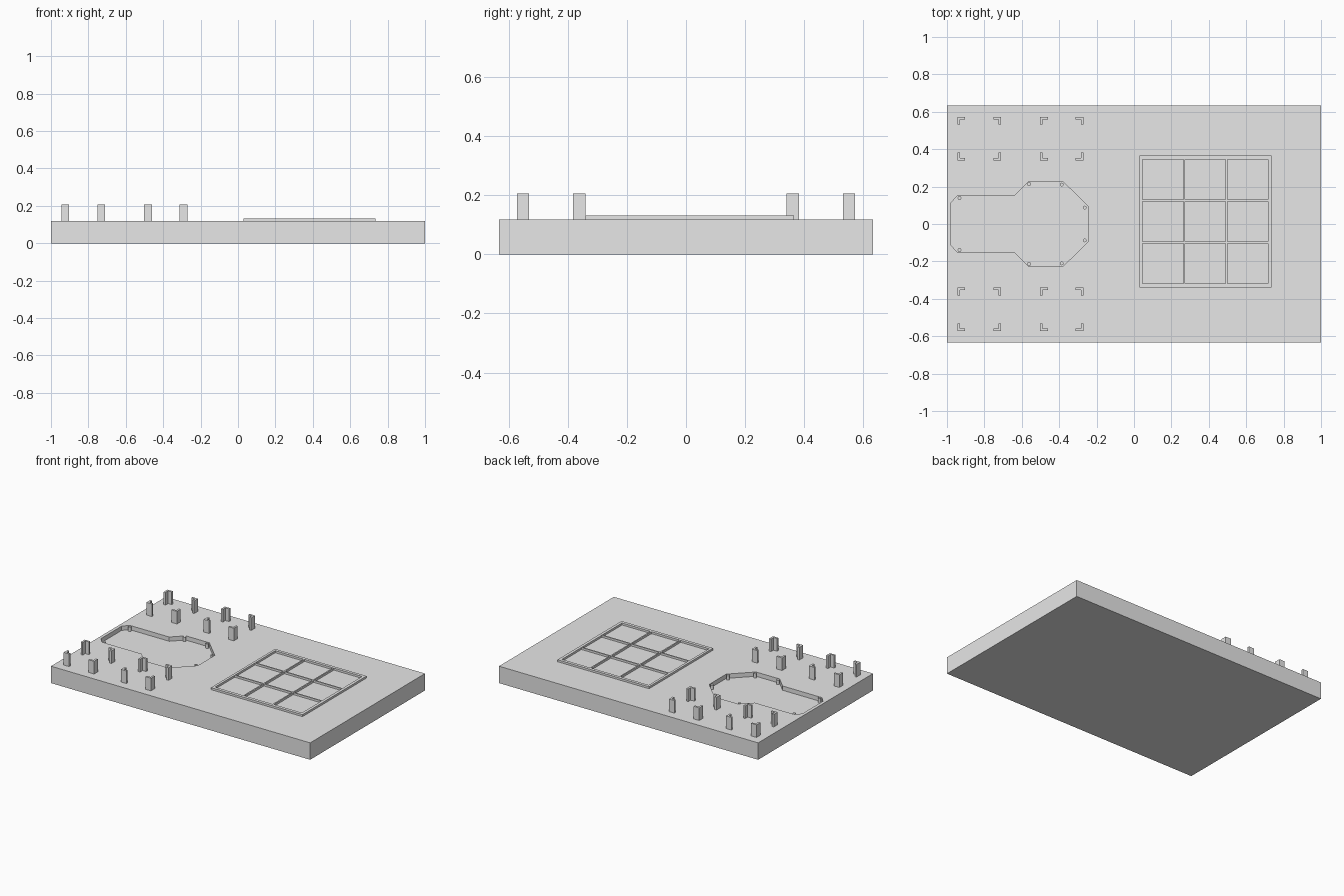
import bpy
import bmesh

cube = bpy.data.objects.get("Cube")
if cube:
    bpy.data.objects.remove(cube, do_unlink=True)

TOP = 0.118      # upper surface of the base
FLOOR = 0.088    # floor of the recess

grey = bpy.data.materials.new("plain_grey")
grey.use_nodes = True
colour = (0.8, 0.8, 0.8, 1)
grey.diffuse_color = colour
grey.node_tree.nodes["Principled BSDF"].inputs["Base Color"].default_value = colour


def prism(name, outline, z0, z1):
    """Extrude a counter-clockwise outline from z0 to z1."""
    bm = bmesh.new()
    face = bm.faces.new([bm.verts.new((x, y, z0)) for x, y in outline])
    extruded = bmesh.ops.extrude_face_region(bm, geom=[face], use_keep_orig=True)
    for v in extruded["geom"]:
        if isinstance(v, bmesh.types.BMVert):
            v.co.z = z1
    bmesh.ops.recalc_face_normals(bm, faces=bm.faces)
    mesh = bpy.data.meshes.new(name)
    bm.to_mesh(mesh)
    bm.free()
    mesh.materials.append(grey)
    obj = bpy.data.objects.new(name, mesh)
    bpy.context.collection.objects.link(obj)
    return obj


def rect(x0, x1, y0, y1):
    return [(x0, y0), (x1, y0), (x1, y1), (x0, y1)]


def cut(target, cutter):
    """Subtract the cutter from the target and discard the cutter."""
    cutter.hide_render = True
    mod = target.modifiers.new("cut", 'BOOLEAN')
    mod.operation = 'DIFFERENCE'
    mod.solver = 'EXACT'
    mod.object = cutter
    bpy.context.view_layer.objects.active = target
    bpy.ops.object.modifier_apply(modifier=mod.name)
    bpy.data.objects.remove(cutter, do_unlink=True)


# Base slab with a keyhole-shaped recess
base = prism("base_slab", rect(-1, 1, -0.633, 0.633), 0, TOP)
half = [(-0.978, 0.113), (-0.943, 0.153), (-0.638, 0.153),
        (-0.563, 0.228), (-0.381, 0.228), (-0.245, 0.094)]
outline = half + [(x, -y) for x, y in reversed(half)]
cut(base, prism("recess_cutter", outline, FLOOR, TOP + 0.1))

# Small pegs inside the recess corners
for x, y in [(-0.933, 0.139), (-0.561, 0.213), (-0.386, 0.211), (-0.263, 0.088)]:
    for side in (1, -1):
        bpy.ops.mesh.primitive_cylinder_add(
            vertices=16, radius=0.01, depth=TOP - FLOOR,
            location=(x, y * side, (TOP + FLOOR) / 2))
        peg = bpy.context.object
        peg.name = "recess_peg"
        peg.data.materials.append(grey)
        bpy.ops.object.shade_smooth_by_angle()

# Raised three by three grid frame
frame = prism("grid_frame", rect(0.029, 0.736, -0.34, 0.366), TOP, 0.132)
bar, x0, y0 = 0.009, 0.046, -0.318
cell_x = (0.67 - 2 * bar) / 3
cell_y = (0.663 - 2 * bar) / 3
for i in range(3):
    for j in range(3):
        x, y = x0 + i * (cell_x + bar), y0 + j * (cell_y + bar)
        cut(frame, prism("cell_cutter", rect(x, x + cell_x, y, y + cell_y), 0.05, 0.2))

# Upright corner brackets: four per holder, each an L opening inwards
SIZE, WALL = 0.042, 0.014
for left, right in ((-0.945, -0.71), (-0.503, -0.27)):
    for low, high in ((-0.573, -0.34), (0.34, 0.573)):
        for x, sx in ((left, 1), (right, -1)):
            for y, sy in ((low, 1), (high, -1)):
                ell = [(0, 0), (SIZE, 0), (SIZE, WALL),
                       (WALL, WALL), (WALL, SIZE), (0, SIZE)]
                prism("corner_bracket",
                      [(x + sx * a, y + sy * b) for a, b in ell], TOP, 0.206)
